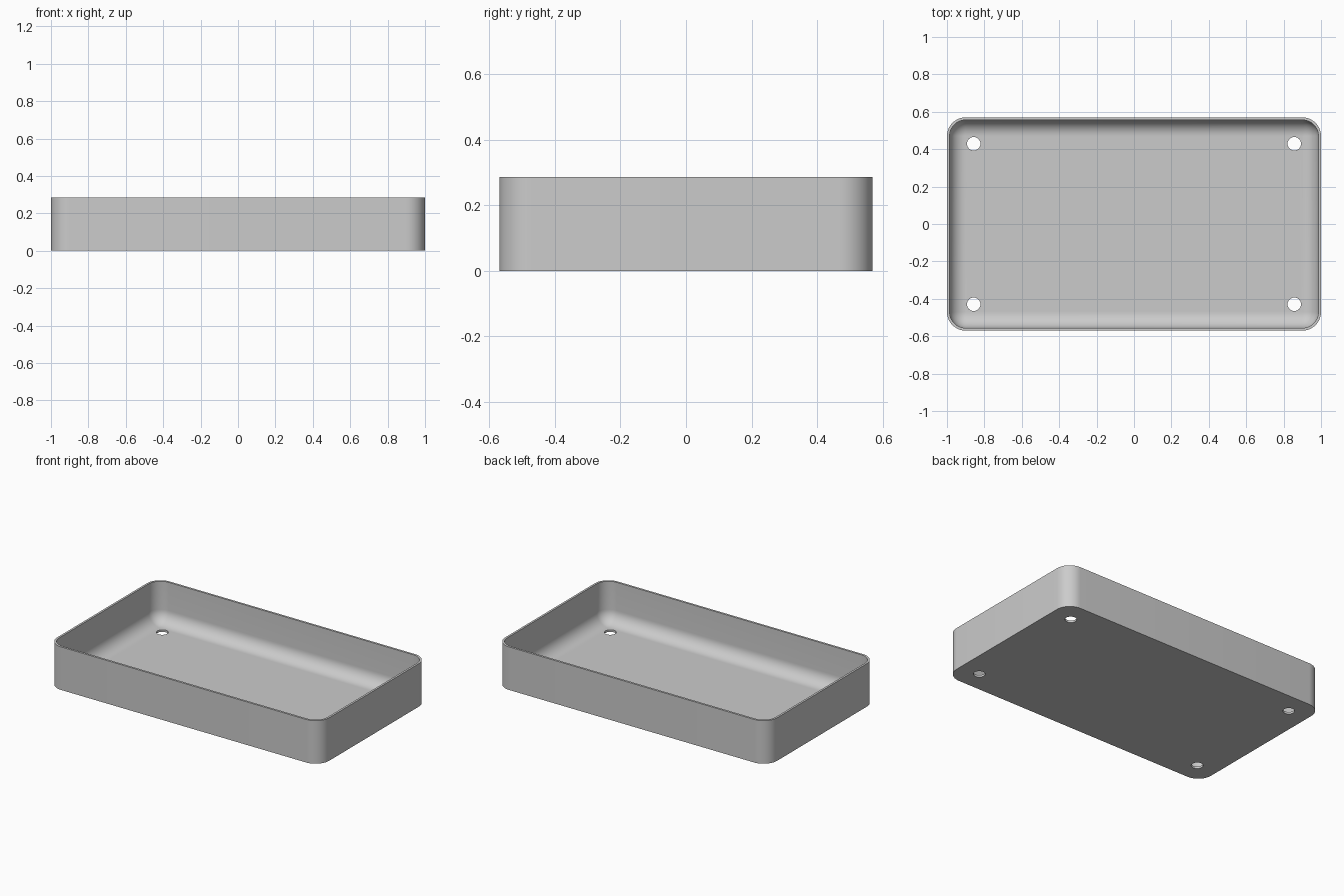
import bpy
import bmesh
import math
from mathutils import Matrix

cube = bpy.data.objects.get("Cube")
if cube:
    bpy.data.objects.remove(cube, do_unlink=True)

# Tray dimensions
HALF_X, HALF_Y, HEIGHT = 1.0, 0.57, 0.286
CORNER, WALL, FLOOR = 0.1, 0.014, 0.014
FILLET = CORNER - WALL - 0.001
STEPS = 12

grey = bpy.data.materials.new("plain grey")
grey.use_nodes = True
grey.diffuse_color = (0.6, 0.6, 0.6, 1)
grey.node_tree.nodes["Principled BSDF"].inputs["Base Color"].default_value = grey.diffuse_color


def rounded_ring(bm, inset, z):
    """Rounded rectangle of vertices, inset from the outer wall."""
    radius = CORNER - inset
    ring = []
    for i, (sx, sy) in enumerate([(1, 1), (-1, 1), (-1, -1), (1, -1)]):
        for s in range(STEPS + 1):
            a = (i + s / STEPS) * math.pi / 2
            ring.append(bm.verts.new((sx * (HALF_X - CORNER) + radius * math.cos(a),
                                      sy * (HALF_Y - CORNER) + radius * math.sin(a), z)))
    return ring


def make_object(name, bm):
    bmesh.ops.recalc_face_normals(bm, faces=bm.faces)
    mesh = bpy.data.meshes.new(name)
    bm.to_mesh(mesh)
    bm.free()
    obj = bpy.data.objects.new(name, mesh)
    bpy.context.collection.objects.link(obj)
    return obj


# Tray shell: outer wall, rim, inner wall and rounded inner floor edge
profile = [(0, 0), (0, HEIGHT), (WALL, HEIGHT)]
for s in range(STEPS + 1):
    a = s / STEPS * math.pi / 2
    profile.append((WALL + FILLET * (1 - math.cos(a)),
                    FLOOR + FILLET * (1 - math.sin(a))))

bm = bmesh.new()
rings = [rounded_ring(bm, inset, z) for inset, z in profile]
for low, high in zip(rings, rings[1:]):
    for i in range(len(low)):
        j = (i + 1) % len(low)
        bm.faces.new((low[i], low[j], high[j], high[i]))
bm.faces.new(rings[0])
bm.faces.new(rings[-1])
tray = make_object("tray", bm)
tray.data.materials.append(grey)

# Four mounting holes through the floor
bm = bmesh.new()
for x in (-0.857, 0.857):
    for y in (-0.429, 0.429):
        bmesh.ops.create_cone(bm, cap_ends=True, segments=32, radius1=0.036, radius2=0.036,
                              depth=0.2, matrix=Matrix.Translation((x, y, 0)))
cutter = make_object("hole_cutter", bm)
cutter.hide_render = True

cut = tray.modifiers.new("holes", 'BOOLEAN')
cut.operation = 'DIFFERENCE'
cut.solver = 'EXACT'
cut.object = cutter

bpy.ops.object.select_all(action='DESELECT')
tray.select_set(True)
bpy.context.view_layer.objects.active = tray
bpy.ops.object.modifier_apply(modifier=cut.name)
bpy.data.objects.remove(cutter, do_unlink=True)
bpy.ops.object.shade_smooth_by_angle(angle=math.radians(30))
